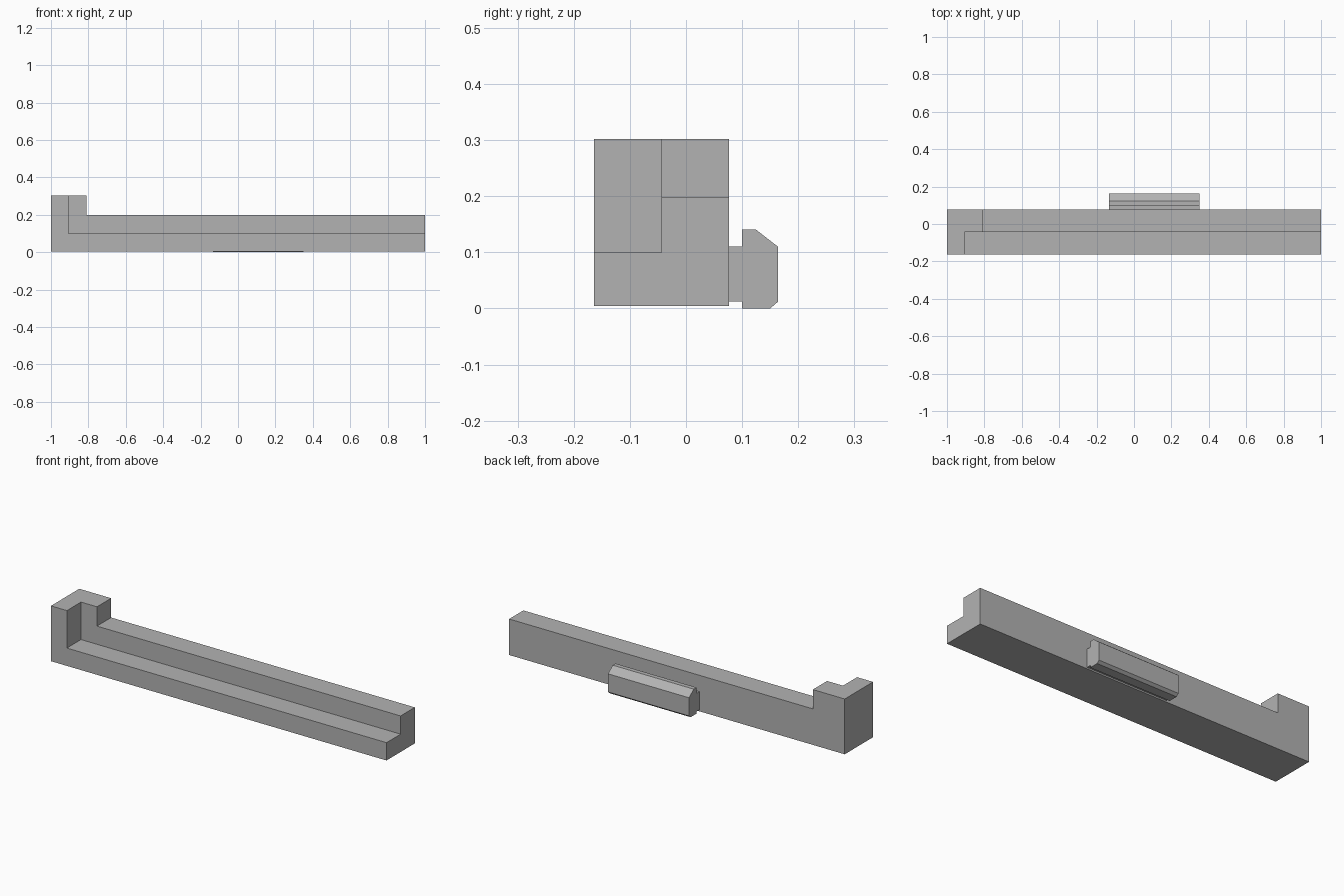
import bpy
import bmesh
from mathutils import Vector

default_cube = bpy.data.objects.get("Cube")
if default_cube:
    bpy.data.objects.remove(default_cube, do_unlink=True)

# Single plain grey
GREY = (0.45, 0.45, 0.45, 1.0)
grey = bpy.data.materials.new("plain_grey")
grey.use_nodes = True
grey.diffuse_color = GREY
grey.node_tree.nodes["Principled BSDF"].inputs["Base Color"].default_value = GREY


def extrude_profile(name, profile, x0, x1):
    """Extrude a (y, z) outline along x."""
    bm = bmesh.new()
    face = bm.faces.new([bm.verts.new((x0, y, z)) for y, z in profile])
    result = bmesh.ops.extrude_face_region(bm, geom=[face])
    moved = [v for v in result["geom"] if isinstance(v, bmesh.types.BMVert)]
    bmesh.ops.translate(bm, verts=moved, vec=Vector((x1 - x0, 0, 0)))
    bmesh.ops.recalc_face_normals(bm, faces=bm.faces)
    mesh = bpy.data.meshes.new(name)
    bm.to_mesh(mesh)
    bm.free()
    mesh.materials.append(grey)
    obj = bpy.data.objects.new(name, mesh)
    bpy.context.collection.objects.link(obj)
    return obj


def box(name, x, y, z):
    outline = [(y[0], z[0]), (y[1], z[0]), (y[1], z[1]), (y[0], z[1])]
    return extrude_profile(name, outline, *x)


def cut(target, cutter):
    cutter.hide_render = True
    mod = target.modifiers.new("cut", "BOOLEAN")
    mod.operation = "DIFFERENCE"
    mod.solver = "EXACT"
    mod.object = cutter
    bpy.context.view_layer.objects.active = target
    bpy.ops.object.modifier_apply(modifier=mod.name)
    bpy.data.objects.remove(cutter, do_unlink=True)


# Long stepped bar with a raised corner post at the right end
bar = box("stepped_bar", (-1, 1), (-0.164, 0.077), (0.004, 0.302))
cut(bar, box("ledge_cutter", (-0.905, 1.2), (-0.4, -0.044), (0.1, 0.6)))
cut(bar, box("wall_top_cutter", (-0.81, 1.2), (-0.4, 0.4), (0.198, 0.6)))

# Hooked clip on the back: narrow neck and chamfered head
clip_profile = [
    (0.07, 0.012), (0.1, 0.012), (0.1, 0), (0.15, 0), (0.164, 0.012),
    (0.164, 0.11), (0.124, 0.141), (0.1, 0.141), (0.1, 0.11), (0.07, 0.11),
]
extrude_profile("back_clip", clip_profile, -0.133, 0.35)
